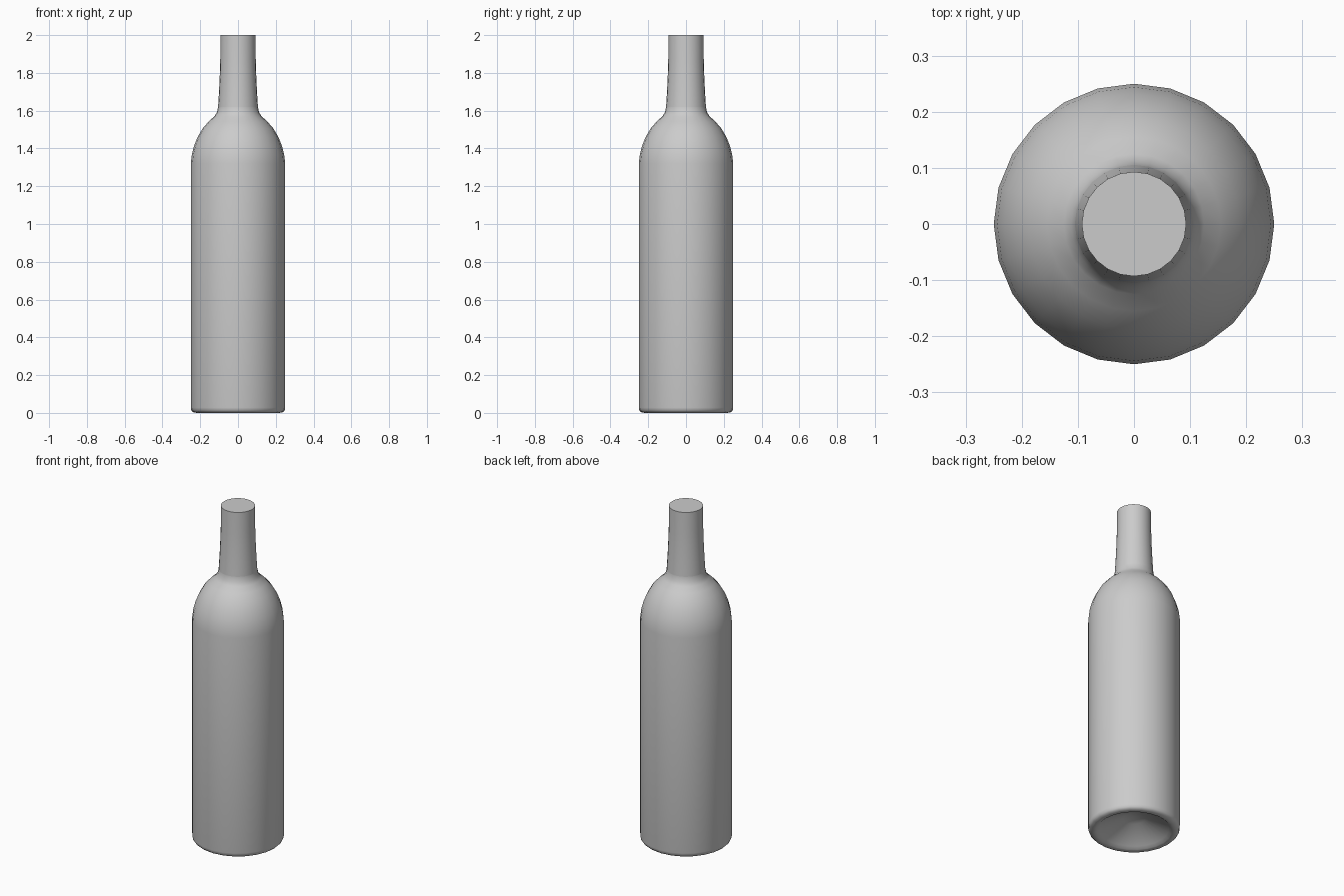
import bpy, bmesh, math

if "Cube" in bpy.data.objects:
    bpy.data.objects.remove(bpy.data.objects["Cube"])

SIDES = 24


def lathe(name, profile, angle=40):
    """Revolve (radius, z) points around z; a zero radius closes to a point."""
    bm = bmesh.new()
    rings = []
    for r, z in profile:
        if r == 0:
            rings.append([bm.verts.new((0, 0, z))] * SIDES)
        else:
            rings.append([bm.verts.new((r * math.cos(2 * math.pi * i / SIDES),
                                        r * math.sin(2 * math.pi * i / SIDES), z))
                          for i in range(SIDES)])
    for a, b in zip(rings, rings[1:]):
        for i in range(SIDES):
            j = (i + 1) % SIDES
            bm.faces.new(list(dict.fromkeys((a[i], a[j], b[j], b[i]))))
    bmesh.ops.recalc_face_normals(bm, faces=bm.faces)
    mesh = bpy.data.meshes.new(name)
    bm.to_mesh(mesh)
    bm.free()
    obj = bpy.data.objects.new(name, mesh)
    bpy.context.collection.objects.link(obj)
    bpy.ops.object.select_all(action='DESELECT')
    obj.select_set(True)
    bpy.context.view_layer.objects.active = obj
    bpy.ops.object.shade_smooth_by_angle(angle=math.radians(angle))
    return obj


# Glass bottle: hollow punt, base rim, straight wall, rounded shoulder, neck
lathe("bottle", [
    (0, 0.09), (0.06, 0.08), (0.19, 0.015), (0.205, 0.003), (0.22, 0),
    (0.238, 0.004), (0.247, 0.013), (0.25, 0.028),
    (0.25, 1.32), (0.244, 1.37), (0.232, 1.415), (0.214, 1.46),
    (0.188, 1.505), (0.155, 1.543), (0.125, 1.57), (0.112, 1.59),
    (0.105, 1.62), (0.099, 1.70), (0.094, 1.80), (0.09, 1.85),
    (0.09, 1.99), (0, 1.99)])

# Thin closed capsule sleeve over the neck
lathe("neck_capsule", [
    (0.1055, 1.62), (0.1005, 1.70), (0.096, 1.80), (0.094, 1.87),
    (0.093, 2.0), (0, 2.0)])
